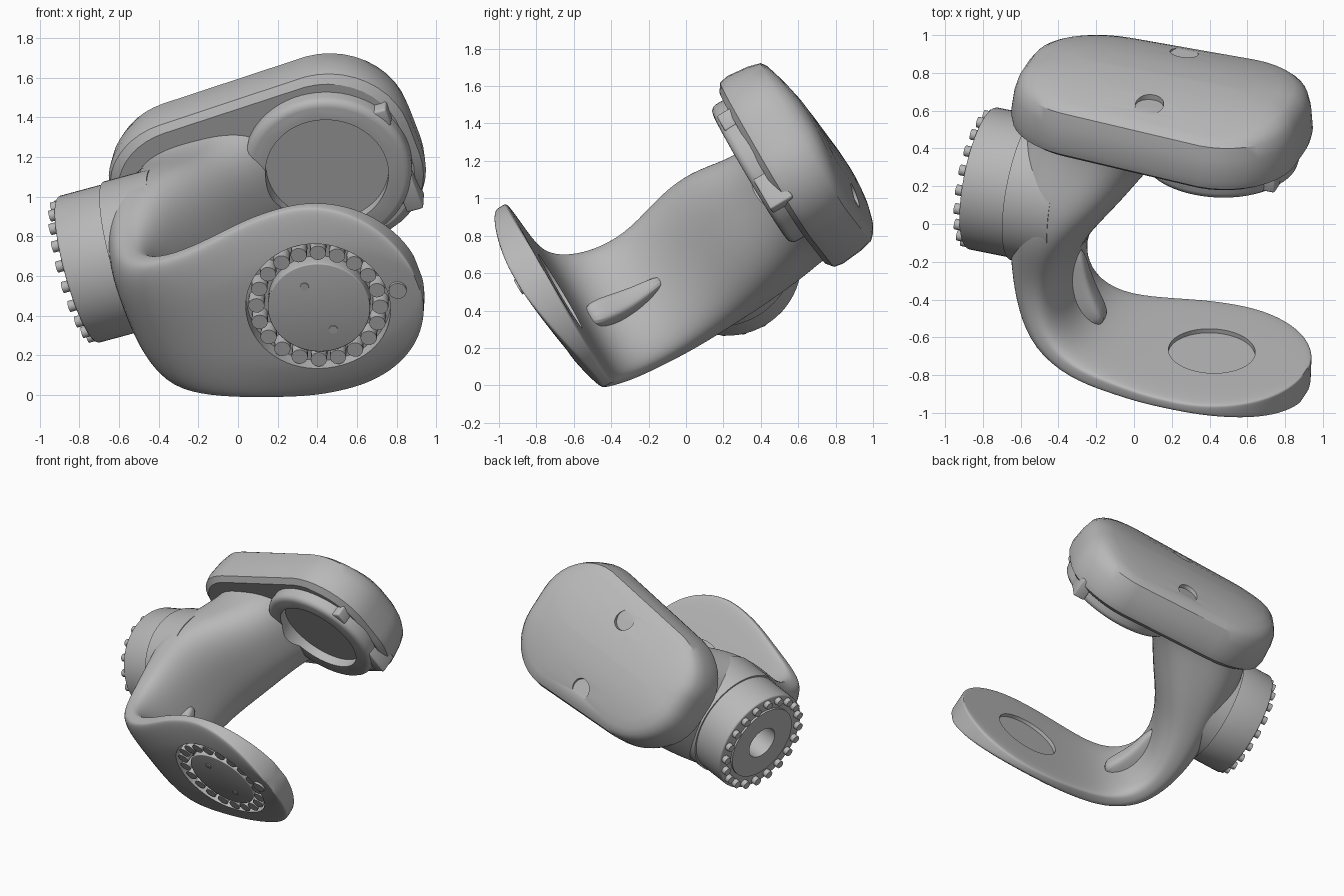
import bpy, bmesh, math
from mathutils import Matrix, Vector

if "Cube" in bpy.data.objects:
    bpy.data.objects.remove(bpy.data.objects["Cube"], do_unlink=True)

grey = bpy.data.materials.new("cast_grey")
grey.use_nodes = True
tone = (0.48, 0.48, 0.48, 1)
grey.diffuse_color = tone
grey.node_tree.nodes["Principled BSDF"].inputs["Base Color"].default_value = tone

# Tilted frame: p along the housing, q across it, w out through the lower plate
p_axis = Vector((0.948, -0.19, 0.256)).normalized()
w_axis = Vector((-0.035, -0.86, -0.51))
w_axis = (w_axis - p_axis * w_axis.dot(p_axis)).normalized()
q_axis = w_axis.cross(p_axis)
FRAME = Matrix.Translation((0.44, 0.02, 0.914)) @ Matrix((p_axis, q_axis, w_axis)).transposed().to_4x4()
solids = []


def finish(name, bm, helper=False):
    bmesh.ops.recalc_face_normals(bm, faces=bm.faces)
    mesh = bpy.data.meshes.new(name)
    bm.to_mesh(mesh)
    bm.free()
    mesh.materials.append(grey)
    ob = bpy.data.objects.new(name, mesh)
    bpy.context.collection.objects.link(ob)
    ob.matrix_world = FRAME
    if helper:
        ob.hide_render = True
        ob.hide_set(True)
        ob.display_type = 'WIRE'
    else:
        solids.append(ob)
    return ob


def loft(name, rings, helper=False):
    bm = bmesh.new()
    rows = [[bm.verts.new(v) for v in ring] for ring in rings]
    n = len(rows[0])
    for a, b in zip(rows, rows[1:]):
        for i in range(n):
            j = (i + 1) % n
            bm.faces.new((a[i], a[j], b[j], b[i]))
    bm.faces.new(rows[0])
    bm.faces.new(rows[-1])
    return finish(name, bm, helper)


def circle(centre, r, axis, n):
    out = []
    for i in range(n):
        t = math.tau * i / n
        c, s = r * math.cos(t), r * math.sin(t)
        out.append(Vector(centre) + (Vector((c, s, 0)) if axis == 'w' else Vector((0, c, s))))
    return out


def cylinder(name, p, q, w, r, depth, axis='w', n=64, helper=False):
    step = Vector((0, 0, depth)) if axis == 'w' else Vector((depth, 0, 0))
    start = Vector((p, q, w))
    return loft(name, [circle(start, r, axis, n), circle(start + step, r, axis, n)], helper)


def cut(target, cutter):
    mod = target.modifiers.new("cut", 'BOOLEAN')
    mod.object = cutter
    mod.solver = 'EXACT'


def bevel(ob, width):
    mod = ob.modifiers.new("bevel", 'BEVEL')
    mod.width = width
    mod.segments = 3
    mod.limit_method = 'ANGLE'
    mod.angle_limit = math.radians(40)


def strap(name, sections, n=32):
    """Loft of superellipses: inner point, outer point (p, w), half width, q offset, power, crown."""
    rings = []
    for ip, iw, op, ow, half, q, power, crown in sections:
        inner, outer = Vector((ip, 0, iw)), Vector((op, 0, ow))
        ring = []
        for i in range(n):
            t = math.tau * (i + 0.5) / n
            c, s = math.cos(t), math.sin(t)
            ss = math.copysign(abs(s) ** (2 / power), s)
            cc = math.copysign(abs(c) ** (2 / power), c)
            lift = crown * (1 - (half * ss / 0.55) ** 2) if c > 0 else 0
            ring.append((inner + outer) / 2 + (outer - inner) / 2 * cc + Vector((0, q + half * ss, lift)))
        rings.append(ring)
    ob = loft(name, rings)
    sub = ob.modifiers.new("smooth", 'SUBSURF')
    sub.levels = sub.render_levels = 2
    return ob


def slab(p0, p1, top, bottom, inset, steps=10):
    """Rounded rectangle outline, narrowing towards p0."""
    pts = []
    corners = ((p1, top, 0.42), (p0, top, 0.36), (p0, bottom, 0.46), (p1, bottom, 0.40))
    for k, (cp, cq, radius) in enumerate(corners):
        r = radius * (1 - inset / 0.55)
        sp = 1 if cp == p1 else -1
        sq = 1 if cq > 0 else -1
        for i in range(steps + 1):
            t = math.pi / 2 * (k + i / steps)
            p = cp - sp * (inset + r) + r * math.cos(t)
            q = cq - sq * (inset + r) + r * math.sin(t)
            pts.append((p, q * (1 - 0.13 * max(0, -p))))
    return pts


# Lower plate (round, crowned outside) running into the fork arm and up to the housing
disc = [(p, 0.805, p, 0.88, math.sqrt(0.55 ** 2 - (p * 1.03) ** 2), 0.012, 6, 0.085)
        for p in (0.532, 0.52, 0.49, 0.43, 0.34, 0.22, 0.08, -0.06)]
arm = strap("plate_and_arm", disc + [
    (-0.22, 0.805, -0.22, 0.88, 0.53, 0.015, 6, 0.085),
    (-0.42, 0.80, -0.42, 0.88, 0.475, 0.02, 5, 0.07),
    (-0.62, 0.77, -0.66, 0.885, 0.42, 0.03, 4, 0.03),
    (-0.74, 0.66, -0.90, 0.80, 0.39, 0.03, 3, 0),
    (-0.78, 0.50, -1.02, 0.60, 0.37, 0.02, 2.7, 0),
    (-0.75, 0.33, -1.07, 0.36, 0.375, 0.02, 2.7, 0),
    (-0.65, 0.13, -1.09, 0.10, 0.41, 0.05, 2.4, 0),
    (-0.49, -0.08, -1.09, -0.13, 0.41, 0.04, 2.4, 0),
    (-0.37, -0.27, -1.05, -0.36, 0.365, 0.0, 2.5, 0),
    (-0.25, -0.42, -1.00, -0.50, 0.345, -0.01, 2.6, 0),
    (-0.18, -0.48, -0.98, -0.58, 0.36, -0.01, 2.8, 0),
    (-0.18, -0.64, -0.98, -0.66, 0.36, -0.01, 2.8, 0)])
cut(arm, cylinder("channel_cutter", 0, 0.01, 0.85, 0.365, 0.25, helper=True))
cut(arm, cylinder("pocket_cutter", 0, 0, 0.70, 0.23, 0.13, helper=True))
strap("inner_rib", [
    (-0.57, 0.75, -0.72, 0.85, 0.07, 0.0, 4, 0),
    (-0.63, 0.64, -0.80, 0.74, 0.08, 0.0, 4, 0),
    (-0.70, 0.49, -0.88, 0.54, 0.06, 0.0, 4, 0),
    (-0.73, 0.30, -0.90, 0.32, 0.03, 0.02, 4, 0)], 16)

# Hub, pins and plug on the plate
bevel(cylinder("plate_hub", 0, 0, 0.835, 0.258, 0.095), 0.006)
for s in (-1, 1):
    cylinder("hub_pin", -0.03 * s, 0.14 * s, 0.92, 0.022, 0.016, n=16)
cylinder("side_plug", 0.42, 0, 0.90, 0.045, 0.075, n=24)


def bolt_ring(name, radius, size, start, depth, axis, lift, count=20):
    for i in range(count):
        t = math.tau * i / count
        c, s = radius * math.cos(t), radius * math.sin(t)
        at = (c, s + lift, start) if axis == 'w' else (start, c + lift, s)
        cylinder(name, *at, size, depth, axis, 16)


bolt_ring("plate_bolt", 0.312, 0.041, 0.84, 0.09, 'w', 0.01)

# Side flange with collar, bore and bolts
LIFT = 0.058
cylinder("flange_collar", -1.05, LIFT, -0.005, 0.395, 0.25, 'p')
flange = cylinder("flange", -1.295, LIFT, -0.005, 0.383, 0.4, 'p')
bevel(flange, 0.012)
bore = cylinder("bore_cutter", -1.5, LIFT, 0, 0.12, 0.38, 'p', helper=True)
cut(flange, bore)
cut(cylinder("flange_face", -1.31, LIFT, 0, 0.28, 0.03, 'p'), bore)
bolt_ring("flange_bolt", 0.342, 0.029, -1.33, 0.06, 'p', LIFT)

# Upper housing: rounded slab with a gently domed back
levels = [(-0.47, 0.05, 0), (-0.50, 0.01, 0), (-0.55, 0.0, 0), (-0.67, 0.012, 0), (-0.74, 0.03, 0),
          (-0.785, 0.06, 0.12), (-0.815, 0.10, 0.25), (-0.83, 0.17, 0.32), (-0.838, 0.28, 0.35),
          (-0.84, 0.40, 0.35)]
housing = loft("housing", [[Vector((a, b, w + k * b * b)) for a, b in slab(-1.11, 0.465, 0.525, -0.485, inset)]
                           for w, inset, k in levels])
for s in (-1, 1):
    cut(housing, cylinder("dimple_cutter", -0.31, 0.29 * s, -1.0, 0.075, 0.21, n=32, helper=True))

# Round boss facing the plate, with a recessed disc
boss = cylinder("housing_boss", 0, 0.01, -0.60, 0.425, 0.22)
bevel(boss, 0.04)
recess = cylinder("recess_cutter", 0, 0.015, -0.445, 0.31, 0.3, helper=True)
cut(boss, recess)
cut(arm, recess)


def block(name, centre, size):
    bm = bmesh.new()
    bmesh.ops.create_cube(bm, size=1, matrix=Matrix.Translation(centre) @ Matrix.Diagonal((*size, 1)))
    bevel(finish(name, bm), 0.012)


block("end_stop", (0.35, -0.24, -0.47), (0.09, 0.20, 0.14))
block("upper_stop", (0.35, 0.22, -0.455), (0.09, 0.10, 0.11))

# Bake the modifiers, then shade smooth with sharp edges kept
bpy.ops.object.select_all(action='DESELECT')
for ob in solids:
    ob.select_set(True)
bpy.context.view_layer.objects.active = solids[0]
bpy.ops.object.convert(target='MESH')
bpy.ops.object.shade_smooth_by_angle(angle=math.radians(32))
